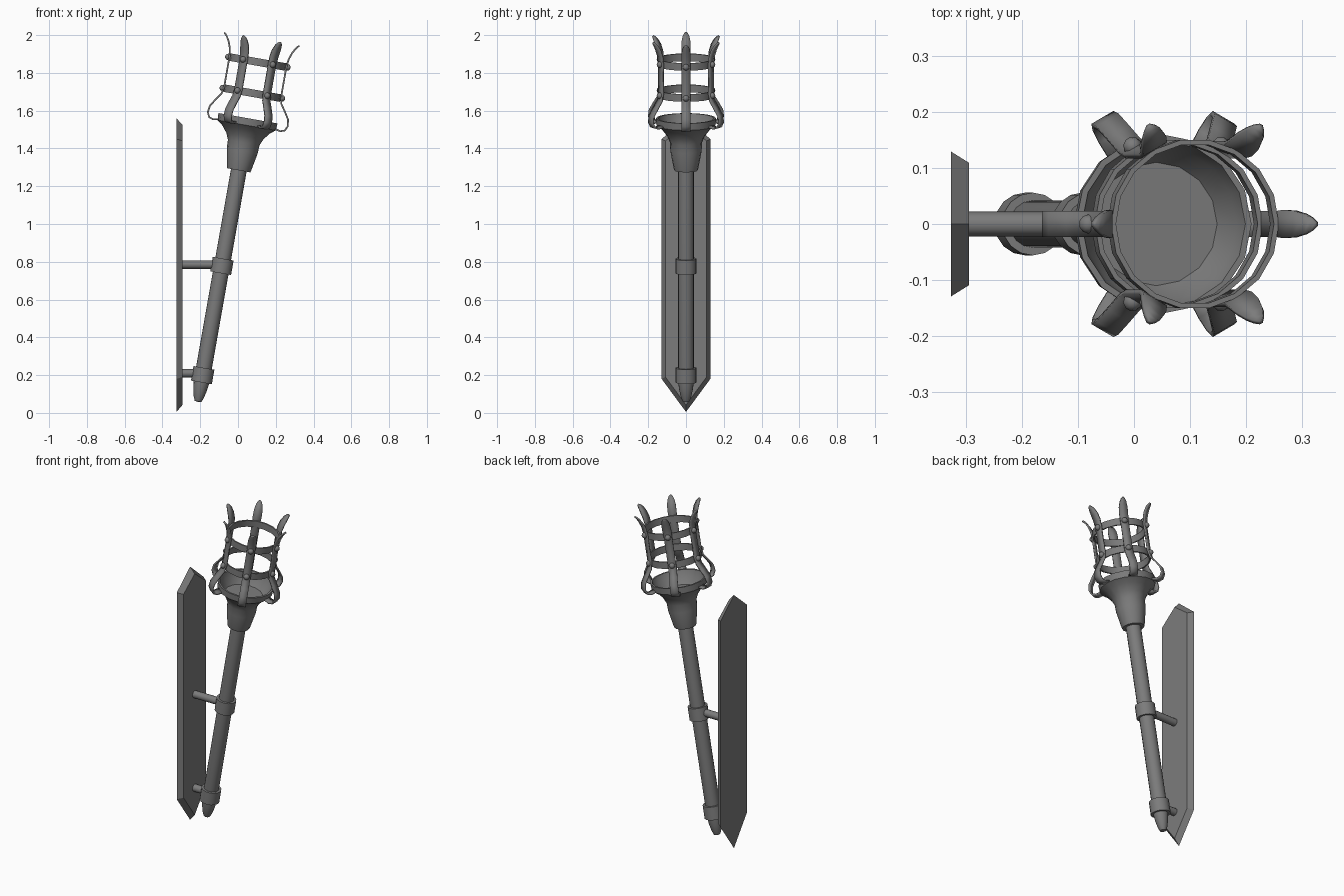
import bpy, bmesh
from math import radians, pi
from mathutils import Matrix, Vector

cube = bpy.data.objects.get("Cube")
if cube:
    bpy.data.objects.remove(cube)

iron = bpy.data.materials.new("dark_iron")
iron.use_nodes = True
GREY = (0.2, 0.2, 0.2, 1)
iron.diffuse_color = GREY
iron.node_tree.nodes["Principled BSDF"].inputs["Base Color"].default_value = GREY

# Torch frame: local z runs along the leaning shaft
LEAN = Matrix.Translation((-0.212, 0, 0.058)) @ Matrix.Rotation(radians(10), 4, "Y")


def finish(bm, name, frame=Matrix(), smooth=True):
    bmesh.ops.recalc_face_normals(bm, faces=bm.faces)
    mesh = bpy.data.meshes.new(name)
    bm.to_mesh(mesh)
    bm.free()
    mesh.materials.append(iron)
    obj = bpy.data.objects.new(name, mesh)
    bpy.context.collection.objects.link(obj)
    obj.matrix_world = frame
    if smooth:
        bpy.ops.object.select_all(action="DESELECT")
        obj.select_set(True)
        bpy.context.view_layer.objects.active = obj
        bpy.ops.object.shade_smooth_by_angle(angle=radians(35))
    return obj


def lathe(name, profile, sides=16, closed=False):
    """Spin (radius, height) points around the shaft axis."""
    bm = bmesh.new()
    verts = [bm.verts.new((r, 0, z)) for r, z in profile]
    edges = [bm.edges.new(p) for p in zip(verts, verts[1:])]
    if closed:
        edges.append(bm.edges.new((verts[-1], verts[0])))
    bmesh.ops.spin(bm, geom=verts + edges, cent=(0, 0, 0), axis=(0, 0, 1),
                   angle=2 * pi, steps=sides)
    bmesh.ops.remove_doubles(bm, verts=bm.verts, dist=0.0005)
    return finish(bm, name, LEAN)


def band(name, inner, outer, low, high, sides=16):
    return lathe(name, [(inner, low), (outer, low), (outer, high), (inner, high)],
                 sides, closed=True)


# Shaft with its bullet-shaped foot
lathe("shaft", [(0, 0), (0.018, 0.003), (0.027, 0.025), (0.036, 0.065),
                (0.042, 0.11), (0.042, 1.26), (0, 1.26)])

# Flared socket and hollow bowl
lathe("bowl", [(0, 1.245), (0.062, 1.245), (0.066, 1.26), (0.083, 1.35),
               (0.085, 1.395), (0.1, 1.43), (0.128, 1.465), (0.156, 1.487),
               (0.159, 1.525), (0.148, 1.525), (0.138, 1.49), (0.11, 1.45),
               (0, 1.45)])

# Collars gripping the shaft, and the rods back to the wall plate
for label, centre, rod_z, rod_end in (("lower", 0.144, 0.21, -0.19),
                                      ("upper", 0.731, 0.785, -0.09)):
    band(label + "_collar", 0.038, 0.056, centre - 0.039, centre + 0.039)
    bm = bmesh.new()
    length = rod_end + 0.3
    bmesh.ops.create_cone(bm, cap_ends=True, segments=12, radius1=0.022,
                          radius2=0.022, depth=length)
    finish(bm, label + "_rod",
           Matrix.Translation((rod_end - length / 2, 0, rod_z))
           @ Matrix.Rotation(pi / 2, 4, "Y"))

# Basket hoops
HOOPS = {"lower_hoop": 1.66, "upper_hoop": 1.827}
for name, height in HOOPS.items():
    band(name, 0.143, 0.152, height - 0.02, height + 0.02, 18)

# Basket straps: (radius, height, half width) from the bowl up to a leaf tip
W = 0.023
STRAP = [(0.152, 1.494, W), (0.18, 1.487, W), (0.203, 1.495, W), (0.215, 1.52, W),
         (0.21, 1.555, W), (0.185, 1.595, W), (0.16, 1.632, W), (0.153, 1.67, W),
         (0.153, 1.83, W), (0.158, 1.87, 0.025), (0.17, 1.905, 0.024),
         (0.185, 1.932, 0.018), (0.195, 1.944, 0.011), (0.202, 1.95, 0.003)]
for i in range(6):
    turn = LEAN @ Matrix.Rotation(i * pi / 3, 4, "Z")
    bm = bmesh.new()
    rows = [[bm.verts.new((r, side * w, z)) for side in (-1, 1)] for r, z, w in STRAP]
    for a, b in zip(rows, rows[1:]):
        bm.faces.new((a[0], a[1], b[1], b[0]))
    strap = finish(bm, f"strap_{i + 1}", turn)
    solid = strap.modifiers.new("thickness", "SOLIDIFY")
    solid.thickness = 0.009
    solid.offset = 0

    # Rivets fixing the strap to each hoop
    for name, height in HOOPS.items():
        bm = bmesh.new()
        bmesh.ops.create_uvsphere(bm, u_segments=10, v_segments=6, radius=0.017)
        finish(bm, f"{name}_rivet_{i + 1}",
               turn @ Matrix.Translation((0.16, 0, height)))

# Pointed wall plate with a bevelled front
bm = bmesh.new()


def plate_outline(x, half, foot, low, high, peak):
    points = [(0, foot), (half, low), (half, high), (0, peak), (-half, high), (-half, low)]
    return [bm.verts.new((x, y, z)) for y, z in points]


back = plate_outline(-0.326, 0.129, 0.005, 0.18, 1.45, 1.56)
front = plate_outline(-0.294, 0.109, 0.042, 0.19, 1.44, 1.525)
bm.faces.new(back)
bm.faces.new(front)
for i in range(6):
    j = (i + 1) % 6
    bm.faces.new((back[i], back[j], front[j], front[i]))
finish(bm, "wall_plate", smooth=False)
